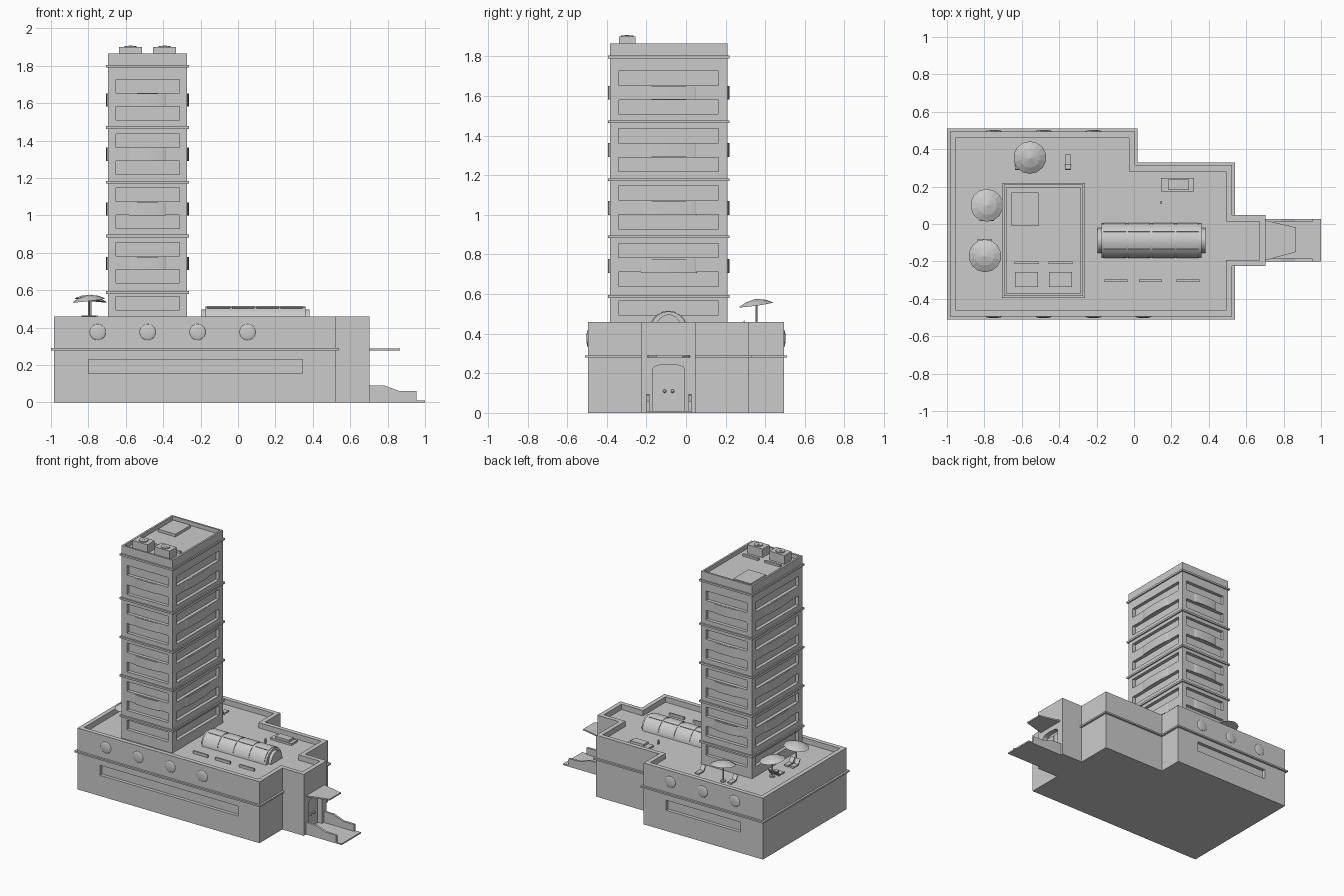
import bpy, bmesh
from math import sin, cos, pi, radians
from mathutils import Matrix, Vector

if "Cube" in bpy.data.objects:
    bpy.data.objects.remove(bpy.data.objects["Cube"])

PLACE = {'x': lambda a, b, h: (h, a, b), 'y': lambda a, b, h: (a, h, b), 'z': lambda a, b, h: (a, b, h)}


def finish(name, bm, smooth=False):
    bmesh.ops.recalc_face_normals(bm, faces=bm.faces)
    me = bpy.data.meshes.new(name)
    bm.to_mesh(me)
    bm.free()
    ob = bpy.data.objects.new(name, me)
    bpy.context.collection.objects.link(ob)
    if smooth:
        bpy.ops.object.select_all(action='DESELECT')
        ob.select_set(True)
        bpy.context.view_layer.objects.active = ob
        bpy.ops.object.shade_smooth_by_angle()
    return ob


def add_prism(bm, poly, lo, hi, axis='z'):
    a = [bm.verts.new(PLACE[axis](p[0], p[1], lo)) for p in poly]
    b = [bm.verts.new(PLACE[axis](p[0], p[1], hi)) for p in poly]
    bm.faces.new(a)
    bm.faces.new(b)
    for i in range(len(poly)):
        j = (i + 1) % len(poly)
        bm.faces.new((a[i], a[j], b[j], b[i]))


def add_box(bm, x0, x1, y0, y1, z0, z1):
    add_prism(bm, [(x0, y0), (x1, y0), (x1, y1), (x0, y1)], z0, z1)


def boxes(name, items):
    bm = bmesh.new()
    for it in items:
        add_box(bm, *it)
    return finish(name, bm)


def offset(poly, d):
    # outward offset of a right-angled counter-clockwise outline
    out = []
    for i, p in enumerate(poly):
        p = Vector(p)
        e1 = (p - Vector(poly[i - 1])).normalized()
        e2 = (Vector(poly[(i + 1) % len(poly)]) - p).normalized()
        out.append(tuple(p + d * Vector((e1.y + e2.y, -e1.x - e2.x))))
    return out


def loops(name, rings, closed):
    # skin between stacked outlines; capped with end faces unless closed
    bm = bmesh.new()
    vs = [[bm.verts.new((x, y, z)) for x, y in poly] for poly, z in rings]
    n = len(vs[0])
    for k in range(len(vs) if closed else len(vs) - 1):
        a, b = vs[k], vs[(k + 1) % len(vs)]
        for i in range(n):
            j = (i + 1) % n
            bm.faces.new((a[i], a[j], b[j], b[i]))
    if not closed:
        bm.faces.new(vs[0])
        bm.faces.new(vs[-1])
    return finish(name, bm)


def walled(name, poly, t, z0, deck, top):
    inner = offset(poly, -t)
    return loops(name, [(poly, z0), (poly, top), (inner, top), (inner, deck)], False)


def band(name, poly, d, z0, z1):
    o, i = offset(poly, d), offset(poly, -0.002)
    return loops(name, [(o, z0), (o, z1), (i, z1), (i, z0)], True)


def cut(ob, bm):
    cutter = finish("cutter", bm)
    mod = ob.modifiers.new("cut", 'BOOLEAN')
    mod.operation, mod.solver, mod.object = 'DIFFERENCE', 'EXACT', cutter
    bpy.context.view_layer.objects.active = ob
    bpy.ops.object.modifier_apply(modifier=mod.name)
    bpy.data.objects.remove(cutter)


def arc(cx, cz, rx, rz, n=16):
    return [(cx + rx * cos(pi * i / n), cz + rz * sin(pi * i / n)) for i in range(n + 1)]


# Podium with entrance bay, long windows and arched doorway
hall = [(-.985, -.495), (.525, -.495), (.525, .315), (.005, .315), (.005, .495), (-.985, .495)]
foot = hall[:2] + [(.525, -.225), (.703, -.225), (.703, .047), (.525, .047)] + hall[2:]
podium = walled("podium", foot, .033, 0, .42, .46)
bm = bmesh.new()
add_box(bm, -.80, .345, -.6, -.47, .155, .23)
add_box(bm, -.80, -.18, .47, .6, .155, .23)
add_prism(bm, [(-.166, .01), (-.01, .01)] + arc(-.088, .225, .078, .02, 10), .665, .8, 'x')
cut(podium, bm)
band("podium_band", hall, .015, .279, .291)

# Round domed wall lamps on the podium
bm = bmesh.new()
for y, n in ((-.495, 4), (.495, 3)):
    for i in range(n):
        m = Matrix.Translation((-.75 + .267 * i, y, .376)) @ Matrix.Diagonal((.043, .008, .043, 1))
        bmesh.ops.create_uvsphere(bm, u_segments=20, v_segments=10, radius=1, matrix=m)
finish("wall_discs", bm, True)

# Entrance doors, knobs, canopy and stepped porch
boxes("doors", [(.66, .672, -.160, -.090, .01, .222), (.66, .672, -.086, -.016, .01, .222)])
bm = bmesh.new()
for y in (-.108, -.068):
    bmesh.ops.create_uvsphere(bm, u_segments=10, v_segments=6, radius=.009, matrix=Matrix.Translation((.678, y, .11)))
finish("door_knobs", bm, True)
bm = bmesh.new()
add_prism(bm, [(.70, -.195), (.865, -.15), (.865, -.018), (.70, .02)], .279, .289)
finish("canopy", bm)
boxes("porch_floor", [(.70, 1.0, -.20, .028, 0, .01)])
bm = bmesh.new()
side = [(.70, 0), (.955, 0), (.955, .06), (.86, .062), (.785, .09), (.70, .092)]
for y in (-.2, .012):
    add_prism(bm, side, y, y + .016, 'y')
finish("porch_walls", bm)

# Tower with nine rows of recessed windows on every side
X0, X1, Y0, Y1 = -.695, -.273, -.385, .21
CX, CY = (X0 + X1) / 2, (Y0 + Y1) / 2
plan = [(X0, Y0), (X1, Y0), (X1, Y1), (X0, Y1)]
tower = walled("tower", plan, .014, .42, 1.835, 1.865)
bm = bmesh.new()
D = .025
for i in range(9):
    z = .53 + .145 * i
    za, zb = z - .036, z + .036
    add_box(bm, -.652, -.312, Y0 - .1, Y0 + D, za, zb)
    add_box(bm, -.652, -.312, Y1 - D, Y1 + .1, za, zb)
    add_box(bm, X0 - .1, X0 + D, -.34, .165, za, zb)
    add_box(bm, X1 - D, X1 + .1, -.34, .165, za, zb)
cut(tower, bm)
for i, z in enumerate((.588, .89, 1.178, 1.47, 1.797)):
    band("tower_band_%d" % i, plan, .01, z - .007, z + .007)

# Gently bulging panels between paired windows
bm = bmesh.new()
for z in (.742, 1.035, 1.327, 1.617):
    for s in (-1, 1):
        ye, xe = (Y0, Y1)[s > 0], (X0, X1)[s > 0]
        add_prism(bm, arc(CX, ye - s * .001, .10, s * .011), z - .035, z + .035)
        add_prism(bm, [(a, b) for b, a in arc(CY, xe - s * .001, .14, s * .011)], z - .035, z + .035)
finish("bulging_panels", bm, True)

# Tower roof: hatch, fan units and slim vents
boxes("roof_hatch", [(-.655, -.51, -.012, .168, 1.83, 1.855)])
fans = (-.575, -.393)
boxes("fan_units", [(x - .062, x + .062, -.338, -.256, 1.83, 1.9) for x in fans])
bm = bmesh.new()
for x in fans:
    bmesh.ops.create_cone(bm, cap_ends=True, segments=16, radius1=.032, radius2=.032, depth=.012,
                          matrix=Matrix.Translation((x, -.297, 1.901)))
    bmesh.ops.create_cone(bm, cap_ends=True, segments=12, radius1=.01, radius2=.01, depth=.016,
                          matrix=Matrix.Translation((x, -.297, 1.901)))
finish("fan_discs", bm, True)
boxes("tower_roof_vents", [(x - .065, x + .065, -.215, -.2, 1.83, 1.85) for x in fans])

# Barrel skylight with lower ends and thin glazing panels
bm = bmesh.new()
add_prism(bm, arc(-.088, .42, .092, .092), -.173, .36, 'x')
add_prism(bm, arc(-.088, .42, .066, .077), -.195, .383, 'x')
finish("skylight", bm, True)
bm = bmesh.new()
for c in range(4):
    for r in range(3):
        a0 = radians(12 + 54 * r)
        ang = [a0 + radians(48) * k / 4 for k in range(5)]
        poly = [(-.088 + R * cos(a), .42 + R * sin(a)) for R, seq in ((.096, ang), (.09, ang[::-1])) for a in seq]
        x = -.162 + .13 * c
        add_prism(bm, poly, x, x + .118, 'x')
finish("skylight_panels", bm, True)

# Podium roof equipment
boxes("podium_roof_vents", [(x, x + .123, -.31, -.298, .415, .44) for x in (-.157, .027, .227)])
boxes("roof_cooler", [(.145, .32, .175, .245, .415, .435), (.185, .295, .182, .238, .415, .452),
                      (.143, .151, .108, .124, .415, .45)])

# Parasols, poles and sun loungers
shade, poles, lounge = bmesh.new(), bmesh.new(), bmesh.new()
for x, y, tx, ty in ((-.557, .355, 8, 3), (-.787, .10, -3, 7), (-.797, -.17, 3, -7)):
    m = Matrix.Translation((x, y, .546)) @ Matrix.Rotation(radians(tx), 4, 'X') @ Matrix.Rotation(radians(ty), 4, 'Y')
    for r1, r2, h0, h1 in ((.088, .052, 0, .018), (.052, .001, .018, .030)):
        bmesh.ops.create_cone(shade, cap_ends=True, segments=14, radius1=r1, radius2=r2, depth=h1 - h0,
                              matrix=m @ Matrix.Translation((0, 0, (h0 + h1) / 2)))
    bmesh.ops.create_cone(poles, cap_ends=True, segments=8, radius1=.005, radius2=.005, depth=.14,
                          matrix=Matrix.Translation((x, y, .487)))
    bmesh.ops.create_cone(poles, cap_ends=True, segments=10, radius1=.02, radius2=.02, depth=.01,
                          matrix=Matrix.Translation((x, y, .424)))
seat = [(-.042, .434), (.012, .434), (.036, .466), (.042, .462), (.016, .426), (-.042, .426)]
for x, y, s in ((-.353, .33, -1), (-.62, .33, -1), (-.81, .058, 1), (-.765, .058, 1), (-.82, -.122, -1), (-.775, -.122, -1)):
    add_prism(lounge, [(y + s * a, b) for a, b in seat], x - .017, x + .017, 'x')
    for d in (-.035, .008):
        add_box(lounge, x - .014, x + .014, y + s * d - .003, y + s * d + .003, .415, .428)
finish("parasols", shade)
finish("parasol_poles", poles)
finish("sun_loungers", lounge)
